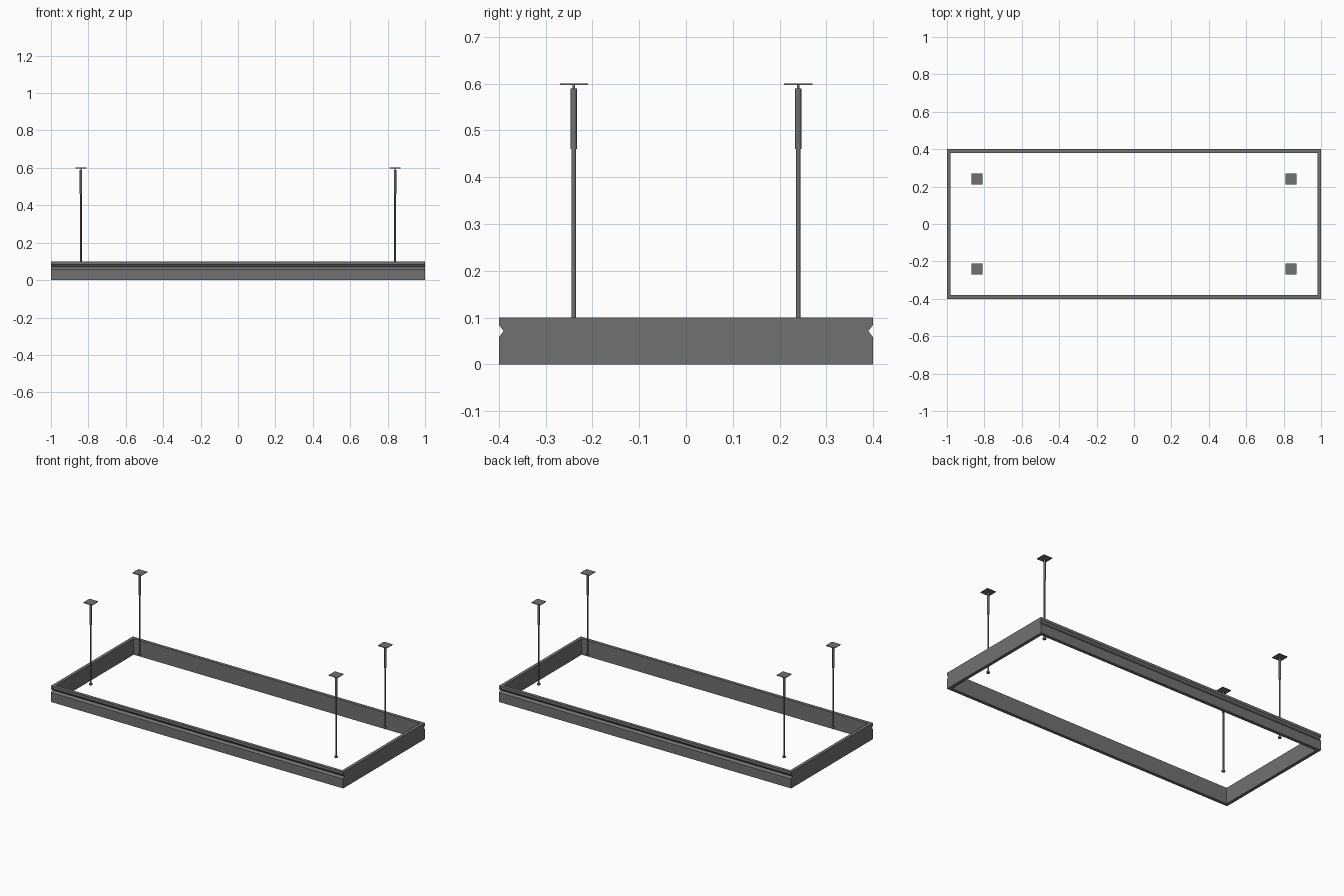
import bpy, bmesh, math
from mathutils import Matrix, Vector

if "Cube" in bpy.data.objects:
    bpy.data.objects.remove(bpy.data.objects["Cube"])

steel = bpy.data.materials.new("dark grey steel")
steel.diffuse_color = (0.165, 0.165, 0.165, 1)
steel.use_nodes = True
steel.node_tree.nodes["Principled BSDF"].inputs["Base Color"].default_value = steel.diffuse_color


def finish(name, bm, smooth=False):
    bmesh.ops.recalc_face_normals(bm, faces=bm.faces)
    me = bpy.data.meshes.new(name)
    bm.to_mesh(me)
    bm.free()
    me.materials.append(steel)
    ob = bpy.data.objects.new(name, me)
    bpy.context.collection.objects.link(ob)
    if smooth:
        bpy.context.view_layer.objects.active = ob
        ob.select_set(True)
        bpy.ops.object.shade_smooth_by_angle(angle=math.radians(40))
        ob.select_set(False)
    return ob


def add_box(bm, x, y, z):
    """Box from (min, max) pairs."""
    size = Vector((x[1] - x[0], y[1] - y[0], z[1] - z[0]))
    mid = Vector((x[0] + x[1], y[0] + y[1], z[0] + z[1])) / 2
    bmesh.ops.create_cube(bm, size=1, matrix=Matrix.Translation(mid) @ Matrix.Diagonal((*size, 1)))


def add_rod(bm, x, y, z0, z1, r):
    bmesh.ops.create_cone(bm, cap_ends=True, segments=16, radius1=r, radius2=r, depth=z1 - z0,
                          matrix=Matrix.Translation((x, y, (z0 + z1) / 2)))


# Long rails: profile with a V groove along the outer face, as (y, z)
profile = [(0.38, 0), (0.40, 0), (0.40, 0.058), (0.39, 0.071),
           (0.40, 0.084), (0.40, 0.10), (0.38, 0.10)]
for label, s in (("front", -1), ("back", 1)):
    bm = bmesh.new()
    face = bm.faces.new([bm.verts.new((-1, s * y, z)) for y, z in profile])
    ext = bmesh.ops.extrude_face_region(bm, geom=[face])
    bmesh.ops.translate(bm, vec=(2, 0, 0),
                        verts=[v for v in ext["geom"] if isinstance(v, bmesh.types.BMVert)])
    if face.is_valid is False:
        bm.faces.new([v for v in bm.verts if v.co.x < 0])
    finish(label + "_rail", bm)

    # Thin joint strip in the middle of the inner face
    bm = bmesh.new()
    ys = sorted((s * 0.3785, s * 0.381))
    add_box(bm, (-0.002, 0.002), ys, (0.002, 0.098))
    finish(label + "_rail_joint", bm)

# End rails: plain panels between the long rails
for label, s in (("left", -1), ("right", 1)):
    bm = bmesh.new()
    add_box(bm, sorted((s * 0.98, s * 1.0)), (-0.38, 0.38), (0, 0.10))
    finish(label + "_end_rail", bm)

# Four hangers: ceiling plate, stem, sleeve, rod and foot
for xl, sx in (("left", -1), ("right", 1)):
    for yl, sy in (("front", -1), ("back", 1)):
        x, y = sx * 0.84, sy * 0.24
        tag = yl + "_" + xl
        bm = bmesh.new()
        add_box(bm, (x - 0.03, x + 0.03), (y - 0.03, y + 0.03), (0.597, 0.601))
        finish(tag + "_ceiling_plate", bm)
        for part, z0, z1, r in (("stem", 0.588, 0.598, 0.003),
                                ("sleeve", 0.46, 0.59, 0.0065),
                                ("rod", 0.092, 0.465, 0.0048),
                                ("foot", 0.088, 0.096, 0.010)):
            bm = bmesh.new()
            add_rod(bm, x, y, z0, z1, r)
            finish(tag + "_hanger_" + part, bm, smooth=True)
